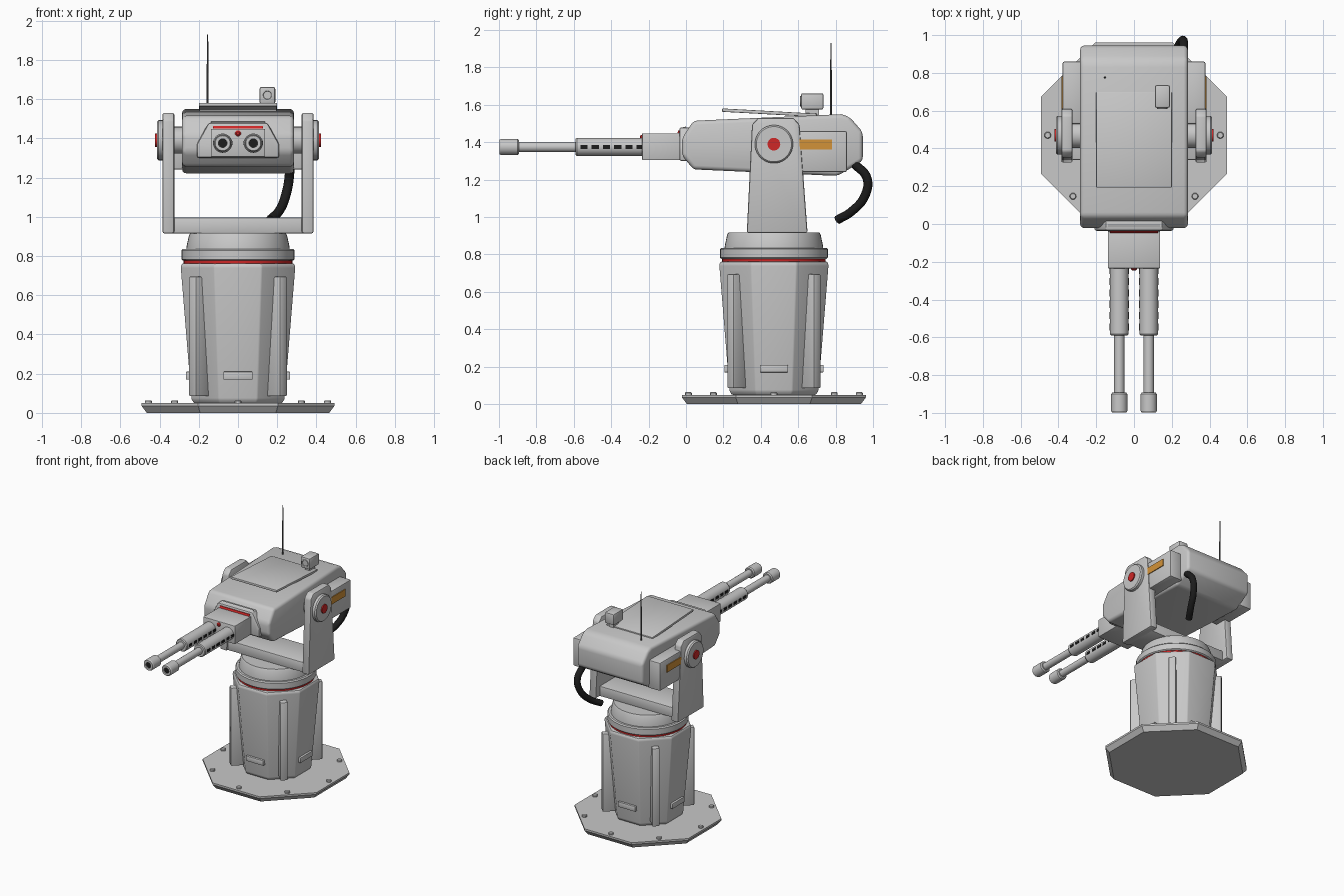
import bpy, bmesh, math
from mathutils import Vector, Matrix

if "Cube" in bpy.data.objects:
    bpy.data.objects.remove(bpy.data.objects["Cube"])

CY = 0.47  # y of the turning axis


def mat(name, rgb):
    m = bpy.data.materials.new(name)
    m.diffuse_color = (*rgb, 1)
    m.use_nodes = True
    m.node_tree.nodes["Principled BSDF"].inputs["Base Color"].default_value = m.diffuse_color
    return m


GREY = mat("light_grey", (0.58, 0.58, 0.58))
RED = mat("signal_red", (0.62, 0.02, 0.02))
ORANGE = mat("warning_orange", (0.65, 0.29, 0.04))
BLACK = mat("rubber_black", (0.012, 0.012, 0.012))
DARK = mat("antenna_grey", (0.1, 0.1, 0.1))


def finish(name, bm, m, bevel=0, seg=2):
    bmesh.ops.recalc_face_normals(bm, faces=bm.faces)
    me = bpy.data.meshes.new(name)
    bm.to_mesh(me)
    bm.free()
    me.materials.append(m)
    ob = bpy.data.objects.new(name, me)
    bpy.context.collection.objects.link(ob)
    bpy.ops.object.select_all(action='DESELECT')
    ob.select_set(True)
    bpy.context.view_layer.objects.active = ob
    if bevel:
        b = ob.modifiers.new("bevel", 'BEVEL')
        b.width, b.segments, b.limit_method = bevel, seg, 'ANGLE'
        b.angle_limit = math.radians(25)
        bpy.ops.object.modifier_apply(modifier=b.name)
    bpy.ops.object.shade_smooth_by_angle(angle=math.radians(30))
    return ob


def prism(name, pts, axis, a, b, m=GREY, bevel=0.0, seg=2):
    """Extrude a 2D profile along an axis from a to b."""
    def put(p, t):
        return {'x': (t, p[0], p[1]), 'y': (p[0], t, p[1]), 'z': (p[0], p[1], t)}[axis]
    bm = bmesh.new()
    lo = [bm.verts.new(put(p, a)) for p in pts]
    hi = [bm.verts.new(put(p, b)) for p in pts]
    bm.faces.new(lo)
    bm.faces.new(hi)
    n = len(pts)
    for i in range(n):
        j = (i + 1) % n
        bm.faces.new((lo[i], lo[j], hi[j], hi[i]))
    return finish(name, bm, m, bevel, seg)


def box(name, x, y, z, m=GREY, bevel=0.0, rot=None):
    bm = bmesh.new()
    bmesh.ops.create_cube(bm, size=1)
    size = Matrix.Diagonal((x[1] - x[0], y[1] - y[0], z[1] - z[0], 1))
    mid = Matrix.Translation((sum(x) / 2, sum(y) / 2, sum(z) / 2))
    bm.transform(mid @ size)
    if rot:
        bm.transform(rot)
    return finish(name, bm, m, bevel)


def lathe(name, prof, centre, axis='z', n=40, m=GREY, bevel=0.0, phase=0.0):
    """Closed stack of rings: prof is (radius, distance along axis)."""
    bm = bmesh.new()
    rings = []
    for r, h in prof:
        ring = []
        for i in range(n):
            t = phase + 2 * math.pi * i / n
            c, s = r * math.cos(t), r * math.sin(t)
            v = {'x': (h, c, s), 'y': (c, h, s), 'z': (c, s, h)}[axis]
            ring.append(bm.verts.new(Vector(v) + Vector(centre)))
        rings.append(ring)
    bm.faces.new(rings[0])
    bm.faces.new(rings[-1])
    for p, q in zip(rings, rings[1:]):
        for i in range(n):
            j = (i + 1) % n
            bm.faces.new((p[i], p[j], q[j], q[i]))
    return finish(name, bm, m, bevel)


def tube(name, pts, r, m):
    cu = bpy.data.curves.new(name, 'CURVE')
    cu.dimensions, cu.bevel_depth, cu.bevel_resolution = '3D', r, 4
    cu.use_fill_caps = True
    sp = cu.splines.new('BEZIER')
    sp.bezier_points.add(len(pts) - 1)
    for bp, p in zip(sp.bezier_points, pts):
        bp.co = p
        bp.handle_left_type = bp.handle_right_type = 'AUTO'
    cu.materials.append(m)
    ob = bpy.data.objects.new(name, cu)
    bpy.context.collection.objects.link(ob)


def about_axis(deg):
    return Matrix.Translation((0, CY, 0)) @ Matrix.Rotation(math.radians(deg), 4, 'Z')


# Octagonal base plate and pedestal (radii from flat-to-flat sizes)
K, P, C = 1 / math.cos(math.pi / 8), math.pi / 8, (0, CY, 0)
lathe("base_plate", [(0.465 * K, 0), (0.492 * K, 0.036), (0.492 * K, 0.05)], C, n=8, phase=P)
lathe("pedestal", [(0.225 * K, 0.05), (0.237 * K, 0.07), (0.292 * K, 0.745), (0.285 * K, 0.762)],
      C, n=8, phase=P, bevel=0.006)
for i in range(8):
    a = i * math.pi / 4
    lathe("base_bolt", [(0.018, 0.045), (0.018, 0.06), (0.014, 0.064)],
          (0.457 * math.cos(a), CY + 0.457 * math.sin(a), 0), n=12)
for i in range(4):
    box("pedestal_fin", (0.2, 0.33), (-0.026, 0.026), (0.085, 0.695), bevel=0.007,
        rot=about_axis(45 + 90 * i))
    box("pedestal_vent", (0.24, 0.265), (-0.075, 0.075), (0.17, 0.21), bevel=0.003,
        rot=about_axis(90 * i))

# Turning rings
lathe("red_ring", [(0.277, 0.755), (0.277, 0.78)], C, m=RED, n=48)
lathe("bearing_ring", [(0.28, 0.776), (0.288, 0.783), (0.288, 0.828), (0.28, 0.836)], C, n=48)
lathe("turntable", [(0.264, 0.83), (0.262, 0.85), (0.25, 0.905), (0.243, 0.918)], C, n=48)

# Yoke
box("yoke_crossbar", (-0.34, 0.34), (CY - 0.13, CY + 0.13), (0.915, 0.995), bevel=0.008)
arm = [(0.325, 0.915), (0.65, 0.915), (0.607, 1.495), (0.575, 1.53), (0.385, 1.53), (0.353, 1.495)]
for s in (-1, 1):
    prism("yoke_arm", arm, 'x', s * 0.325, s * 0.385, bevel=0.01)
    piv = (0, CY, 1.39)
    lathe("pivot_axle", [(0.068, s * 0.25), (0.068, s * 0.34)], piv, 'x', 32)
    lathe("pivot_disc", [(0.102, s * 0.38), (0.102, s * 0.405), (0.094, s * 0.414)], piv, 'x')
    lathe("pivot_cap", [(0.034, s * 0.41), (0.034, s * 0.422)], piv, 'x', 24, RED)
    # Side boxes behind the arms
    box("side_box", sorted((s * 0.27, s * 0.378)), (0.53, 0.86), (1.24, 1.46), bevel=0.01)
    box("orange_marking", sorted((s * 0.376, s * 0.384)), (0.58, 0.78), (1.36, 1.415), ORANGE)

# Gun housing
hull = [(0.04, 1.515), (0.83, 1.55), (0.875, 1.535), (0.945, 1.455), (0.945, 1.30),
        (0.81, 1.22), (0.04, 1.255), (-0.022, 1.33), (-0.022, 1.42)]
prism("gun_housing", hull, 'x', -0.285, 0.285, bevel=0.022, seg=3)
tilt = [(0.193, 1.563), (0.7, 1.535), (0.7, 1.553), (0.193, 1.581)]
prism("top_hatch", tilt, 'x', -0.2, 0.2, bevel=0.004)
face = [(-0.21, 1.30), (0.21, 1.30), (0.21, 1.37), (0.15, 1.48), (-0.15, 1.48), (-0.21, 1.37)]
prism("front_mantlet", face, 'y', -0.036, 0.03, bevel=0.012)
box("barrel_block", (-0.138, 0.138), (-0.235, 0), (1.305, 1.448), bevel=0.005)
visor = [(-0.045, 1.44), (0.0, 1.44), (0.0, 1.485), (-0.022, 1.478)]
prism("visor", visor, 'x', -0.138, 0.138)
stripe = [(-0.047, 1.449), (-0.039, 1.449), (-0.033, 1.463), (-0.041, 1.463)]
prism("red_stripe", stripe, 'x', -0.128, 0.128, RED)
lathe("aiming_light", [(0.015, -0.23), (0.015, -0.24), (0.008, -0.246)], (0, 0, 1.425), 'y', 16, RED)

# Twin barrels
for s in (-1, 1):
    c = (s * 0.078, 0, 1.375)
    lathe("barrel_jacket", [(0.049, -0.22), (0.049, -0.583), (0.044, -0.59)], c, 'y', 32)
    lathe("barrel", [(0.027, -0.58), (0.027, -0.91)], c, 'y', 24)
    lathe("muzzle", [(0.036, -0.892), (0.043, -0.9), (0.043, -0.99), (0.038, -0.998),
                     (0.022, -0.998), (0.022, -0.97)], c, 'y', 32)
    lathe("bore", [(0.0219, -0.965), (0.0219, -0.99)], c, 'y', 24, BLACK)
    for side in (-1, 1):
        x = c[0] + side * 0.0465
        for i in range(6):
            y = -0.545 + i * 0.06
            box("cooling_slot", (x - 0.004, x + 0.004), (y - 0.019, y + 0.019),
                (1.365, 1.385), BLACK)

# Sight camera, antenna and cable
box("sight_camera", (0.11, 0.19), (0.615, 0.735), (1.575, 1.662), bevel=0.01)
box("camera_foot", (0.13, 0.17), (0.64, 0.71), (1.535, 1.58))
lathe("camera_lens", [(0.028, 0.62), (0.028, 0.609), (0.022, 0.609), (0.02, 0.613)],
      (0.15, 0, 1.62), 'y', 20)
lathe("antenna", [(0.006, 1.53), (0.005, 1.7), (0.003, 1.93)], (-0.155, 0.775, 0), n=8, m=DARK)
tube("power_cable", [(0.26, 0.90, 1.285), (0.262, 0.967, 1.21), (0.245, 0.957, 1.115),
                     (0.21, 0.885, 1.03), (0.165, 0.81, 0.985)], 0.024, BLACK)
